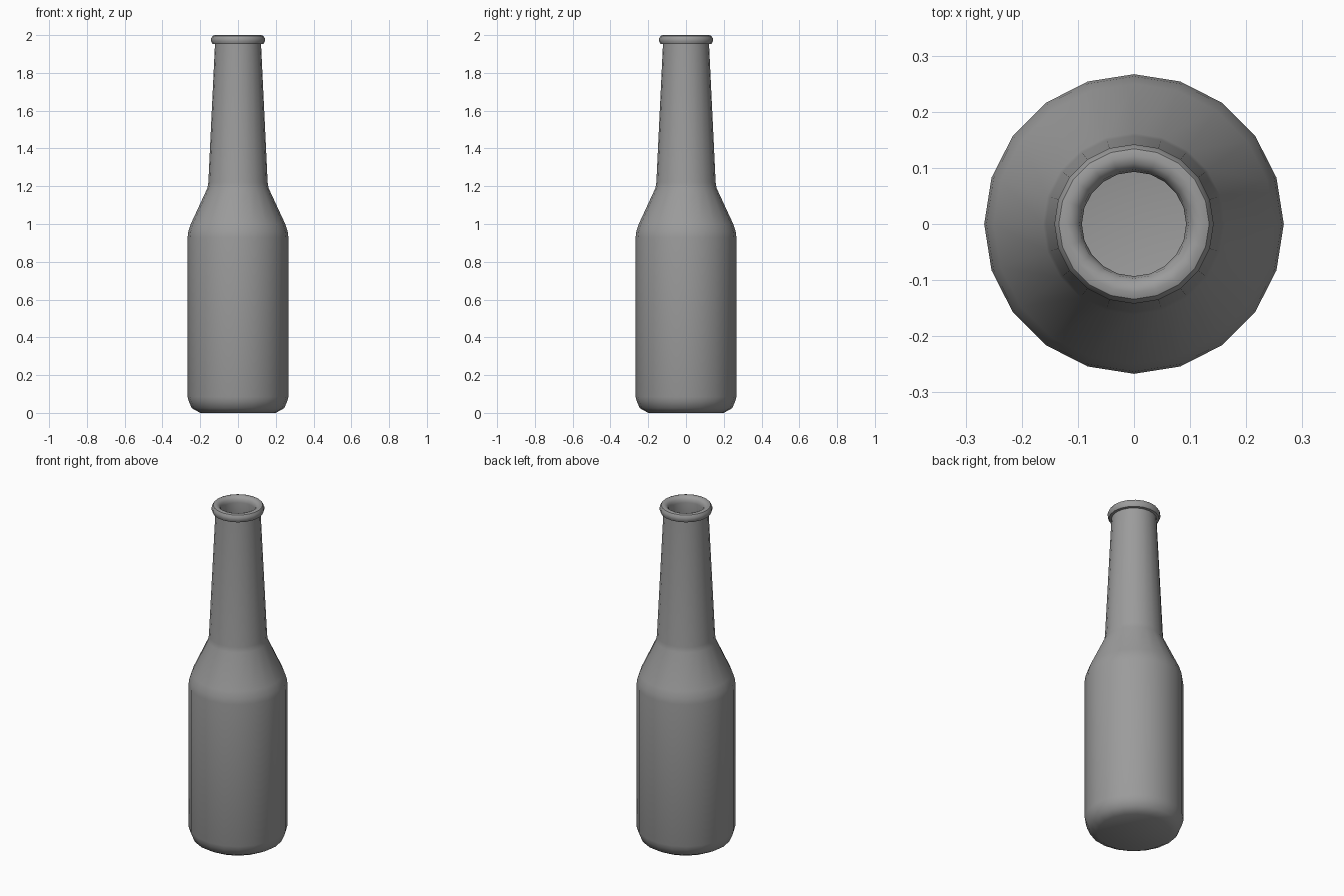
import bpy
import math

cube = bpy.data.objects.get("Cube")
if cube:
    bpy.data.objects.remove(cube, do_unlink=True)

SIDES = 20

# Glass colour
glass = bpy.data.materials.new("grey_glass")
glass.use_nodes = True
grey = (0.33, 0.33, 0.33, 1)
glass.diffuse_color = grey
glass.node_tree.nodes["Principled BSDF"].inputs["Base Color"].default_value = grey


def lathe(name, profile):
    """Spin a (radius, height) profile around z; radius 0 makes a pole."""
    verts, rings, faces = [], [], []
    for r, z in profile:
        count = SIDES if r > 0 else 1
        rings.append([len(verts) + i for i in range(count)])
        for i in range(count):
            a = math.tau * i / SIDES
            verts.append((r * math.cos(a), r * math.sin(a), z))
    for low, high in zip(rings, rings[1:]):
        for i in range(SIDES):
            j = (i + 1) % SIDES
            loop = [low[i % len(low)], low[j % len(low)],
                    high[j % len(high)], high[i % len(high)]]
            faces.append(list(dict.fromkeys(loop)))
    mesh = bpy.data.meshes.new(name)
    mesh.from_pydata(verts, [], faces)
    mesh.materials.append(glass)
    obj = bpy.data.objects.new(name, mesh)
    bpy.context.collection.objects.link(obj)
    bpy.ops.object.select_all(action='DESELECT')
    obj.select_set(True)
    bpy.context.view_layer.objects.active = obj
    bpy.ops.object.shade_smooth_by_angle(angle=math.radians(40))
    return obj


# Outside: base, body, shoulder, neck
outside = [(0, 0), (0.2, 0), (0.245, 0.025), (0.26, 0.06), (0.267, 0.085),
           (0.267, 0.93), (0.263, 0.96), (0.25, 1.0), (0.162, 1.19),
           (0.157, 1.22), (0.122, 1.952)]
# Rolled lip around the mouth
lip = [(0.136, 1.954), (0.142, 1.967), (0.142, 1.983), (0.134, 1.996),
       (0.122, 2.0), (0.108, 1.996), (0.097, 1.985), (0.093, 1.965)]
# Inside wall down to a rounded floor
inside = [(0.1, 1.9), (0.135, 1.22), (0.225, 1.0), (0.24, 0.93),
          (0.24, 0.1), (0.2, 0.05), (0.1, 0.03), (0, 0.025)]

lathe("bottle", outside + lip + inside)
